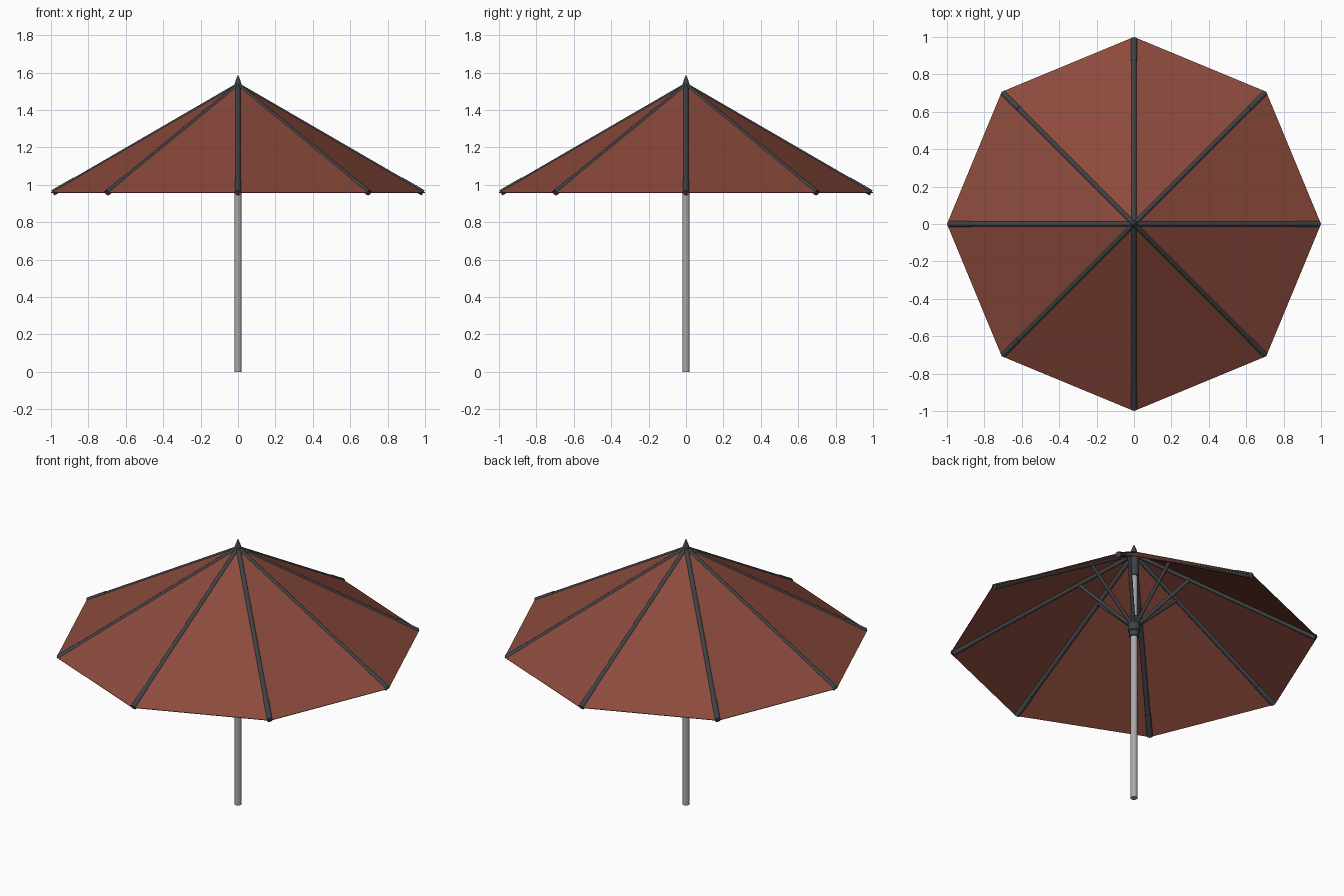
import bpy, bmesh, math
from mathutils import Vector

if "Cube" in bpy.data.objects:
    bpy.data.objects.remove(bpy.data.objects["Cube"])

SIDES = 8
RIM_Z, APEX_Z = 0.96, 1.54


def material(name, rgb):
    m = bpy.data.materials.new(name)
    m.diffuse_color = (*rgb, 1)
    m.use_nodes = True
    m.node_tree.nodes["Principled BSDF"].inputs["Base Color"].default_value = m.diffuse_color
    return m


RED = material("brick red fabric", (0.26, 0.068, 0.045))
DARK = material("dark grey metal", (0.05, 0.056, 0.06))
GREY = material("light grey pole", (0.40, 0.40, 0.40))


def add_object(name, bm, mat, smooth=False):
    mesh = bpy.data.meshes.new(name)
    bmesh.ops.recalc_face_normals(bm, faces=bm.faces)
    bm.to_mesh(mesh)
    bm.free()
    mesh.materials.append(mat)
    ob = bpy.data.objects.new(name, mesh)
    bpy.context.collection.objects.link(ob)
    if smooth:
        bpy.context.view_layer.objects.active = ob
        ob.select_set(True)
        bpy.ops.object.shade_smooth_by_angle(angle=math.radians(40))
        ob.select_set(False)
    return ob


def lathe(name, profile, mat, n=24):
    """Closed turned solid from (radius, z) points, bottom to top."""
    bm = bmesh.new()
    rings = [[bm.verts.new((r * math.cos(2 * math.pi * i / n),
                            r * math.sin(2 * math.pi * i / n), z))
              for i in range(n)] for r, z in profile]
    for a, b in zip(rings, rings[1:]):
        for i in range(n):
            j = (i + 1) % n
            bm.faces.new((a[i], a[j], b[j], b[i]))
    bm.faces.new(rings[0])
    bm.faces.new(rings[-1])
    return add_object(name, bm, mat, True)


def rod(name, a, b, radius, mat, n=12):
    """Round bar between two points."""
    a, b = Vector(a), Vector(b)
    bm = bmesh.new()
    bmesh.ops.create_cone(bm, cap_ends=True, segments=n, radius1=radius,
                          radius2=radius, depth=(b - a).length)
    bmesh.ops.rotate(bm, verts=bm.verts,
                     matrix=(b - a).to_track_quat('Z', 'Y').to_matrix())
    bmesh.ops.translate(bm, verts=bm.verts, vec=(a + b) / 2)
    return add_object(name, bm, mat, True)


def polar(r, angle, z):
    return Vector((r * math.cos(angle), r * math.sin(angle), z))


def ridge(r, angle, drop=0.0):
    """Point on a canopy ridge, lowered by drop."""
    return polar(r, angle, APEX_Z - r * (APEX_Z - RIM_Z) - drop)


# Canopy: thin eight-sided pyramid of fabric
bm = bmesh.new()
apex = bm.verts.new((0, 0, APEX_Z))
rim = [bm.verts.new(polar(1, i * 2 * math.pi / SIDES, RIM_Z)) for i in range(SIDES)]
for i in range(SIDES):
    bm.faces.new((apex, rim[i], rim[(i + 1) % SIDES]))
canopy = add_object("canopy", bm, RED)
solid = canopy.modifiers.new("thickness", 'SOLIDIFY')
solid.thickness = 0.004
solid.offset = -1

# Pole, sliding hub, top hub and finial
lathe("pole", [(0.019, 0), (0.019, 1.52)], GREY)
lathe("sliding_hub", [(0.027, 1.01), (0.027, 1.04), (0.034, 1.045), (0.034, 1.13)], DARK)
lathe("top_hub", [(0.028, 1.39), (0.028, 1.51)], DARK)
lathe("finial", [(0.018, 1.525), (0.018, 1.54), (0.012, 1.56), (0.002, 1.585)], DARK)

# Ribs along the ridges, end caps and folding stretchers
for i in range(SIDES):
    a = i * 2 * math.pi / SIDES
    rod(f"rib_{i}", ridge(0.012, a, 0.009), ridge(0.988, a, 0.009), 0.0135, DARK)
    rod(f"rib_end_{i}", ridge(0.87, a, 0.009), ridge(0.99, a, 0.009), 0.016, DARK)
    rod(f"stretcher_{i}", polar(0.025, a, 1.09), ridge(0.30, a, 0.015), 0.010, DARK)
